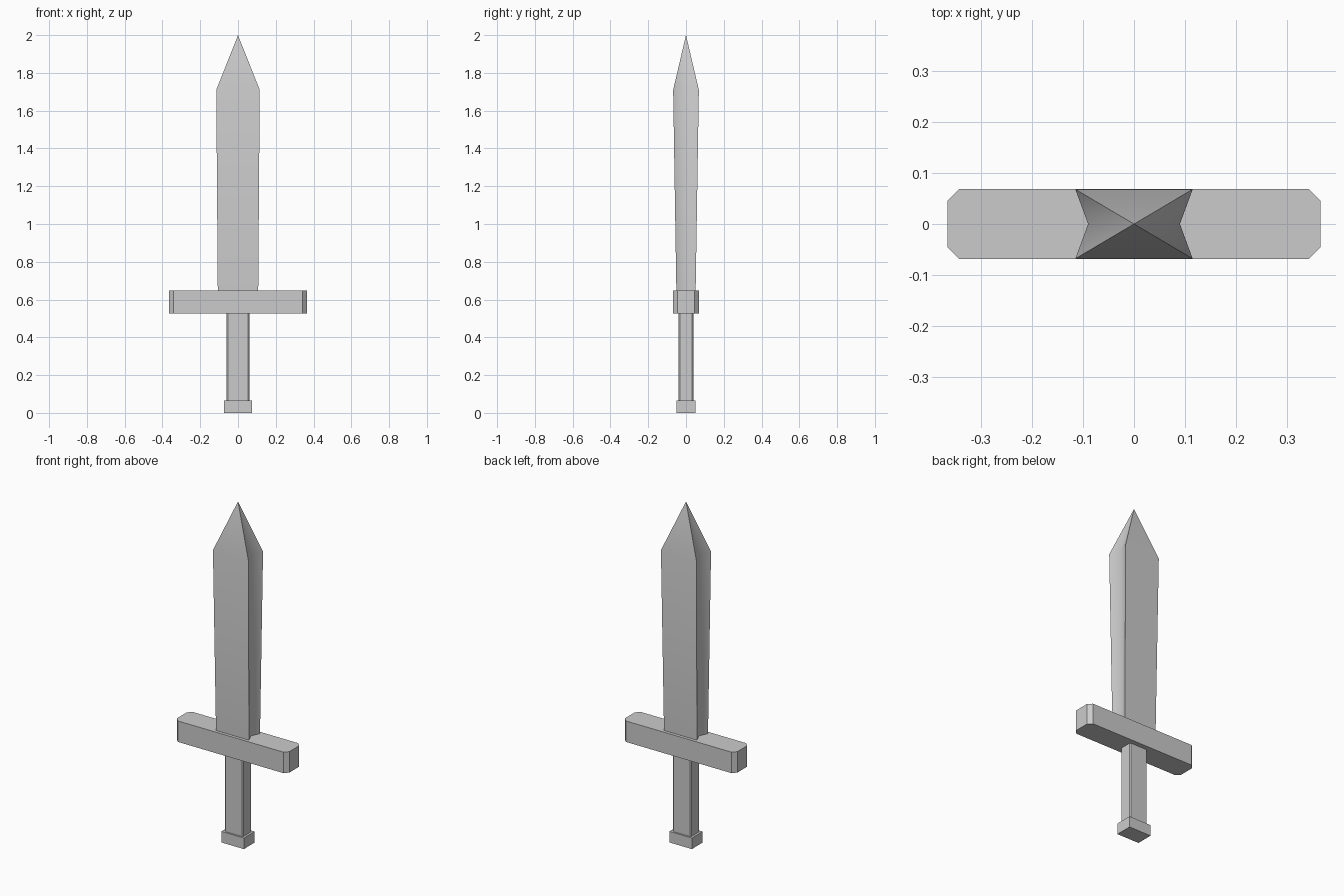
import bpy, bmesh, math

if "Cube" in bpy.data.objects:
    bpy.data.objects.remove(bpy.data.objects["Cube"])


def loft(name, sections, tip=None, smooth=None):
    """Skin matching outlines given as (z, [(x, y), ...]), optionally closed to a point."""
    bm = bmesh.new()
    rings = [[bm.verts.new((x, y, z)) for x, y in pts] for z, pts in sections]
    n = len(rings[0])
    for low, high in zip(rings, rings[1:]):
        for i in range(n):
            j = (i + 1) % n
            bm.faces.new((low[i], low[j], high[j], high[i]))
    bm.faces.new(rings[0][::-1])
    if tip is None:
        bm.faces.new(rings[-1])
    else:
        apex = bm.verts.new((0, 0, tip))
        for i in range(n):
            bm.faces.new((rings[-1][i], rings[-1][(i + 1) % n], apex))
    bmesh.ops.recalc_face_normals(bm, faces=bm.faces)
    mesh = bpy.data.meshes.new(name)
    bm.to_mesh(mesh)
    bm.free()
    obj = bpy.data.objects.new(name, mesh)
    bpy.context.collection.objects.link(obj)
    if smooth:
        bpy.ops.object.select_all(action='DESELECT')
        obj.select_set(True)
        bpy.context.view_layer.objects.active = obj
        bpy.ops.object.shade_smooth_by_angle(angle=math.radians(smooth))
    return obj


def rectangle(x, y):
    return [(-x, -y), (x, -y), (x, y), (-x, y)]


def chamfered(x, y, c):
    return [(-x + c, -y), (x - c, -y), (x, -y + c), (x, y - c),
            (x - c, y), (-x + c, y), (-x, y - c), (-x, -y + c)]


def hollow_sided(x, y, notch):
    return [(-x, -y), (x, -y), (notch, 0), (x, y), (-x, y), (-notch, 0)]


# Pommel block
loft("pommel", [(0, rectangle(0.073, 0.05)), (0.065, rectangle(0.073, 0.05))])

# Grip with narrow chamfered corners
grip = chamfered(0.06, 0.04, 0.007)
loft("grip", [(0.06, grip), (0.53, grip)])

# Crossguard with cut corners
guard = chamfered(0.365, 0.069, 0.023)
loft("crossguard", [(0.525, guard), (0.648, guard)])

# Blade: hollow along both narrow sides, widening to a pyramid point
loft("blade", [(0.645, hollow_sided(0.107, 0.051, 0.085)),
               (1.71, hollow_sided(0.115, 0.068, 0.09))], tip=2.0, smooth=48)
